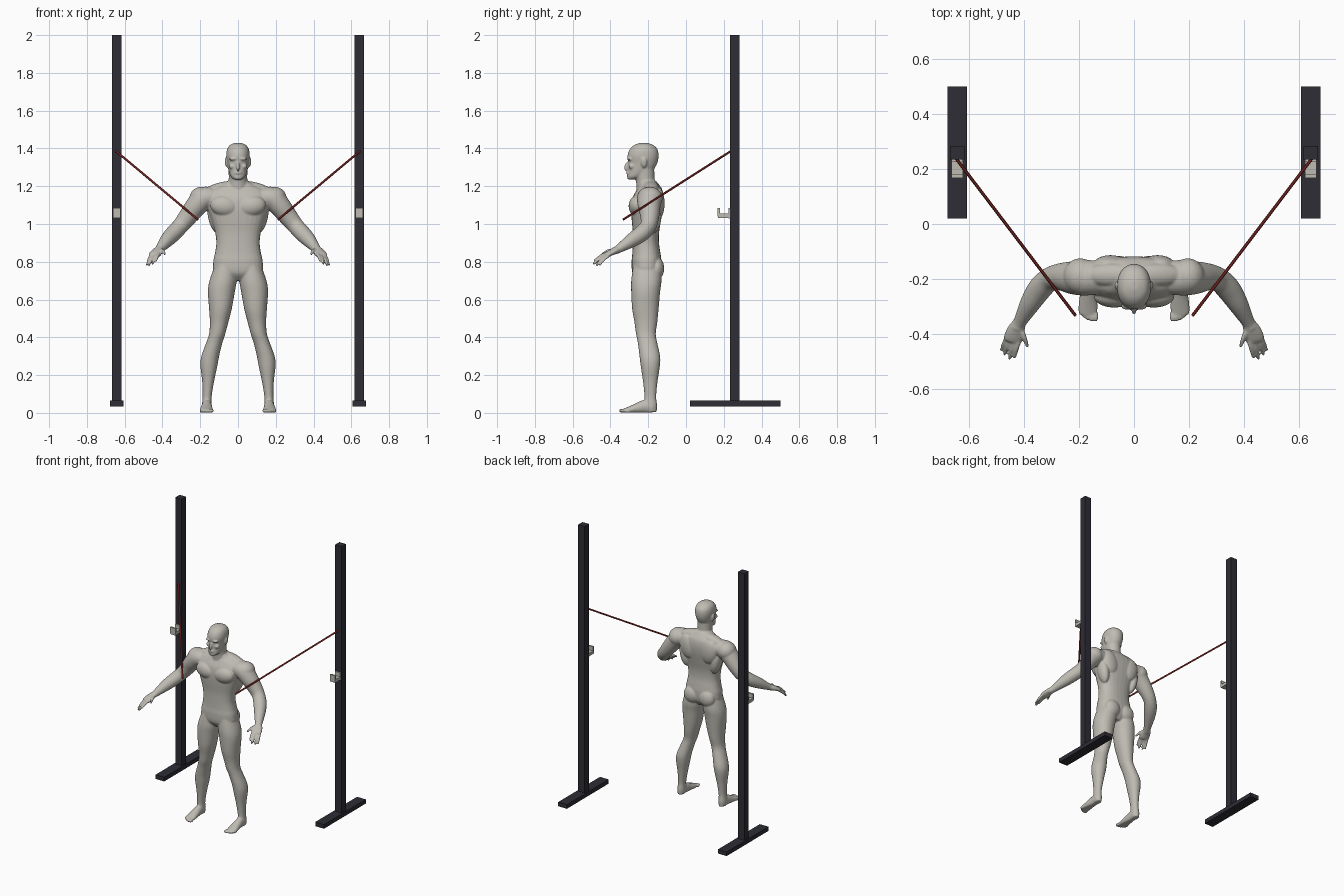
import bpy, bmesh, math
from mathutils import Vector, Matrix

cube = bpy.data.objects.get("Cube")
if cube:
    bpy.data.objects.remove(cube, do_unlink=True)


def material(name, rgb):
    m = bpy.data.materials.new(name)
    m.use_nodes = True
    col = (*rgb, 1)
    m.diffuse_color = col
    m.node_tree.nodes["Principled BSDF"].inputs["Base Color"].default_value = col
    return m


skin = material("warm grey skin", (0.52, 0.50, 0.45))
cloth = material("charcoal cloth", (0.068, 0.064, 0.078))
steel = material("dark steel", (0.026, 0.026, 0.036))
pale = material("pale plastic", (0.52, 0.50, 0.45))
red = material("red rubber", (0.32, 0.035, 0.03))

X, Y, Z = Vector((1, 0, 0)), Vector((0, 1, 0)), Vector((0, 0, 1))


def skin_rings(bm, rings):
    """Join equal vertex rings into a closed surface."""
    loops = [[bm.verts.new(p) for p in r] for r in rings]
    n = len(loops[0])
    for a, b in zip(loops, loops[1:]):
        for i in range(n):
            j = (i + 1) % n
            bm.faces.new((a[i], a[j], b[j], b[i]))
    bm.faces.new(loops[0][::-1])
    bm.faces.new(loops[-1])


def ring(c, u, v, a, b, power=2.0, n=28):
    pts = []
    for i in range(n):
        t = math.tau * i / n
        ct, st = math.cos(t), math.sin(t)
        x = math.copysign(abs(ct) ** (2 / power), ct)
        y = math.copysign(abs(st) ** (2 / power), st)
        pts.append(c + u * a * x + v * b * y)
    return pts


def smooth_stations(st, steps=4):
    """Catmull-Rom interpolation of a station list."""
    out = []
    for i in range(len(st) - 1):
        p = [Vector(st[max(0, min(len(st) - 1, k))]) for k in range(i - 1, i + 3)]
        for s in range(steps):
            t = s / steps
            out.append(p[1] + (p[2] - p[0]) * (t / 2)
                       + (2 * p[0] - 5 * p[1] + 4 * p[2] - p[3]) * (t * t / 2)
                       + (3 * p[1] - p[0] - 3 * p[2] + p[3]) * (t ** 3 / 2))
    return out + [Vector(st[-1])]


def column(bm, stations, side=1, power=2.0):
    """Upright loft; each station is z, centre x, half width, front y, back y."""
    skin_rings(bm, [ring(Vector((side * x, (f + b) / 2, z)), X, Y, w, (b - f) / 2, power)
                    for z, x, w, f, b in smooth_stations(stations)])


def limb(bm, stations, side=1, steps=4):
    """Loft along a path; each station is x, y, z, width radius, height radius."""
    st = smooth_stations(stations, steps)
    pts = [Vector((side * s[0], s[1], s[2])) for s in st]
    rings = []
    for i, p in enumerate(pts):
        t = (pts[min(i + 1, len(pts) - 1)] - pts[max(i - 1, 0)]).normalized()
        u = t.cross(Z).normalized()
        rings.append(ring(p, u, u.cross(t), st[i][3], st[i][4]))
    skin_rings(bm, rings)


def ball(bm, loc, size, side=1, turn=0.0, tilt=0.0):
    m = (Matrix.Translation((side * loc[0], loc[1], loc[2]))
         @ Matrix.Rotation(side * turn, 4, 'Y') @ Matrix.Rotation(tilt, 4, 'X')
         @ Matrix.Diagonal((*size, 1)))
    bmesh.ops.create_uvsphere(bm, u_segments=20, v_segments=12, radius=1, matrix=m)


def finger(bm, base, tip, r, side):
    a, b = Vector(base), Vector(tip)
    mid = (a + b) / 2 + Vector((0, 0, 0.006))
    limb(bm, [(*a, r, r), (*mid, r, r), (*b, r * .75, r * .75)], side)
    ball(bm, b, (r * .8,) * 3, side)


body = bmesh.new()

# torso, neck and head
column(body, [(.70, 0, .05, -.25, -.16), (.74, 0, .125, -.283, -.135), (.80, 0, .131, -.288, -.13),
              (.845, 0, .122, -.284, -.135), (.90, 0, .115, -.282, -.143), (.96, 0, .122, -.282, -.142),
              (1.03, 0, .143, -.288, -.13), (1.09, 0, .162, -.29, -.12), (1.14, 0, .168, -.282, -.118),
              (1.18, 0, .145, -.262, -.125), (1.205, 0, .09, -.25, -.14), (1.23, 0, .05, -.25, -.16)], power=2.4)
column(body, [(1.15, 0, .06, -.26, -.15), (1.22, 0, .05, -.264, -.165), (1.30, 0, .05, -.275, -.168)])
column(body, [(1.236, 0, .02, -.308, -.27), (1.25, 0, .037, -.312, -.225), (1.28, 0, .049, -.308, -.178),
              (1.32, 0, .056, -.306, -.153), (1.36, 0, .062, -.31, -.145), (1.395, 0, .058, -.298, -.151),
              (1.418, 0, .043, -.274, -.174), (1.43, 0, .015, -.24, -.205)], power=2.15)

# nose and lips
ball(body, (0, -.313, 1.305), (.009, .014, .025), tilt=-.3)
ball(body, (0, -.308, 1.27), (.019, .009, .008))

for s in (1, -1):
    # brow, cheek, ear
    ball(body, (.024, -.298, 1.345), (.024, .015, .008), s, .1)
    ball(body, (.03, -.288, 1.305), (.019, .016, .015), s)
    ball(body, (.061, -.222, 1.325), (.009, .016, .027), s, .15)
    # chest, shoulder slope, shoulder blade, flank, buttock
    ball(body, (.072, -.262, 1.095), (.076, .042, .054), s, -.15)
    ball(body, (.085, -.185, 1.19), (.1, .042, .032), s, .22)
    ball(body, (.085, -.145, 1.11), (.06, .032, .085), s, .25)
    ball(body, (.125, -.175, 1.04), (.034, .045, .09), s, .2)
    ball(body, (.06, -.155, .765), (.06, .04, .06), s)
    # arm
    limb(body, [(.12, -.195, 1.14, .06, .05), (.18, -.195, 1.135, .065, .062), (.222, -.195, 1.095, .06, .057),
                (.265, -.192, 1.04, .05, .05), (.305, -.2, .99, .043, .044), (.342, -.235, .95, .044, .043),
                (.378, -.29, .912, .037, .037), (.415, -.357, .868, .024, .022), (.428, -.378, .858, .026, .02)], s)
    ball(body, (.195, -.19, 1.135), (.062, .066, .062), s, .7)
    # hand
    limb(body, [(.415, -.357, .868, .023, .019), (.428, -.385, .855, .032, .017),
                (.439, -.415, .839, .035, .015), (.443, -.428, .832, .03, .011)], s)
    finger(body, (.416, -.415, .845), (.434, -.483, .807), .0085, s)
    finger(body, (.433, -.42, .838), (.452, -.487, .791), .009, s)
    finger(body, (.45, -.418, .832), (.47, -.472, .783), .0085, s)
    finger(body, (.463, -.41, .83), (.482, -.456, .784), .0075, s)
    finger(body, (.41, -.38, .862), (.388, -.442, .842), .009, s)
    # leg
    column(body, [(.78, .065, .058, -.28, -.135), (.70, .079, .072, -.29, -.13), (.64, .088, .071, -.29, -.137),
                  (.55, .093, .06, -.285, -.145), (.48, .1, .049, -.273, -.152), (.42, .11, .043, -.265, -.16),
                  (.37, .126, .043, -.255, -.152), (.30, .147, .047, -.246, -.137), (.25, .154, .045, -.24, -.138),
                  (.17, .158, .032, -.228, -.15), (.09, .163, .024, -.22, -.158), (.04, .165, .026, -.222, -.153),
                  (.005, .165, .022, -.215, -.155)], s, 2.1)
    # foot and toes
    limb(body, [(.165, -.175, .03, .026, .032), (.165, -.215, .034, .027, .036), (.166, -.26, .024, .031, .027),
                (.167, -.3, .016, .035, .018), (.167, -.328, .011, .033, .012)], s)
    for i in range(5):
        ball(body, (.14 + .0138 * i, -.336 + .0022 * i * (i - 1), .011), (.011 - .001 * i, .02, .011), s)

for v in body.verts:
    v.co.z = max(v.co.z, .002)
bmesh.ops.recalc_face_normals(body, faces=body.faces)

# fuse the anatomy into one smooth figure
mesh = bpy.data.meshes.new("figure_base")
body.to_mesh(mesh)
body.free()
figure = bpy.data.objects.new("figure", mesh)
bpy.context.collection.objects.link(figure)
fuse = figure.modifiers.new("fuse", 'REMESH')
fuse.mode, fuse.voxel_size = 'VOXEL', .0045
relax = figure.modifiers.new("relax", 'SMOOTH')
relax.factor, relax.iterations = .5, 5
bpy.context.view_layer.update()
fused = bpy.data.meshes.new_from_object(figure.evaluated_get(bpy.context.evaluated_depsgraph_get()))
figure.modifiers.clear()
figure.data = fused

# shorts between two cut heights
HEM, WAIST = .64, .845
bm = bmesh.new()
bm.from_mesh(fused)
for h in (HEM, WAIST):
    bmesh.ops.bisect_plane(bm, geom=bm.verts[:] + bm.edges[:] + bm.faces[:], plane_co=(0, 0, h), plane_no=Z)
for f in bm.faces:
    c = f.calc_center_median()
    f.smooth = True
    f.material_index = int(HEM < c.z < WAIST and abs(c.x) < .25)
bm.to_mesh(fused)
bm.free()
fused.materials.clear()
fused.materials.append(skin)
fused.materials.append(cloth)


def box(name, lo, hi, mat):
    lo, hi = Vector(lo), Vector(hi)
    bpy.ops.mesh.primitive_cube_add(size=1, location=(lo + hi) / 2)
    o = bpy.context.object
    o.name = name
    o.data.transform(Matrix.Diagonal((*(hi - lo), 1)))
    o.data.materials.append(mat)


for s, tag in ((1, "left"), (-1, "right")):
    x = s * .642
    # stand
    box(tag + "_post", (x - .026, .234, .06), (x + .026, .284, 2), steel)
    box(tag + "_foot_bar", (x - .035, .02, .035), (x + .035, .5, .065), steel)
    # bar hook
    box(tag + "_hook_plate", (x - .021, .226, 1.03), (x + .021, .236, 1.085), pale)
    box(tag + "_hook_shelf", (x - .021, .17, 1.033), (x + .021, .234, 1.055), pale)
    box(tag + "_hook_lip", (x - .021, .168, 1.04), (x + .021, .18, 1.085), pale)
    # elastic band
    a, b = Vector((s * .645, .236, 1.385)), Vector((s * .213, -.332, 1.024))
    bpy.ops.mesh.primitive_cylinder_add(vertices=12, radius=.0058, depth=(b - a).length, location=(a + b) / 2)
    band = bpy.context.object
    band.name = tag + "_band"
    band.rotation_euler = (b - a).to_track_quat('Z', 'Y').to_euler()
    band.data.materials.append(red)
    bpy.ops.object.shade_smooth_by_angle()
